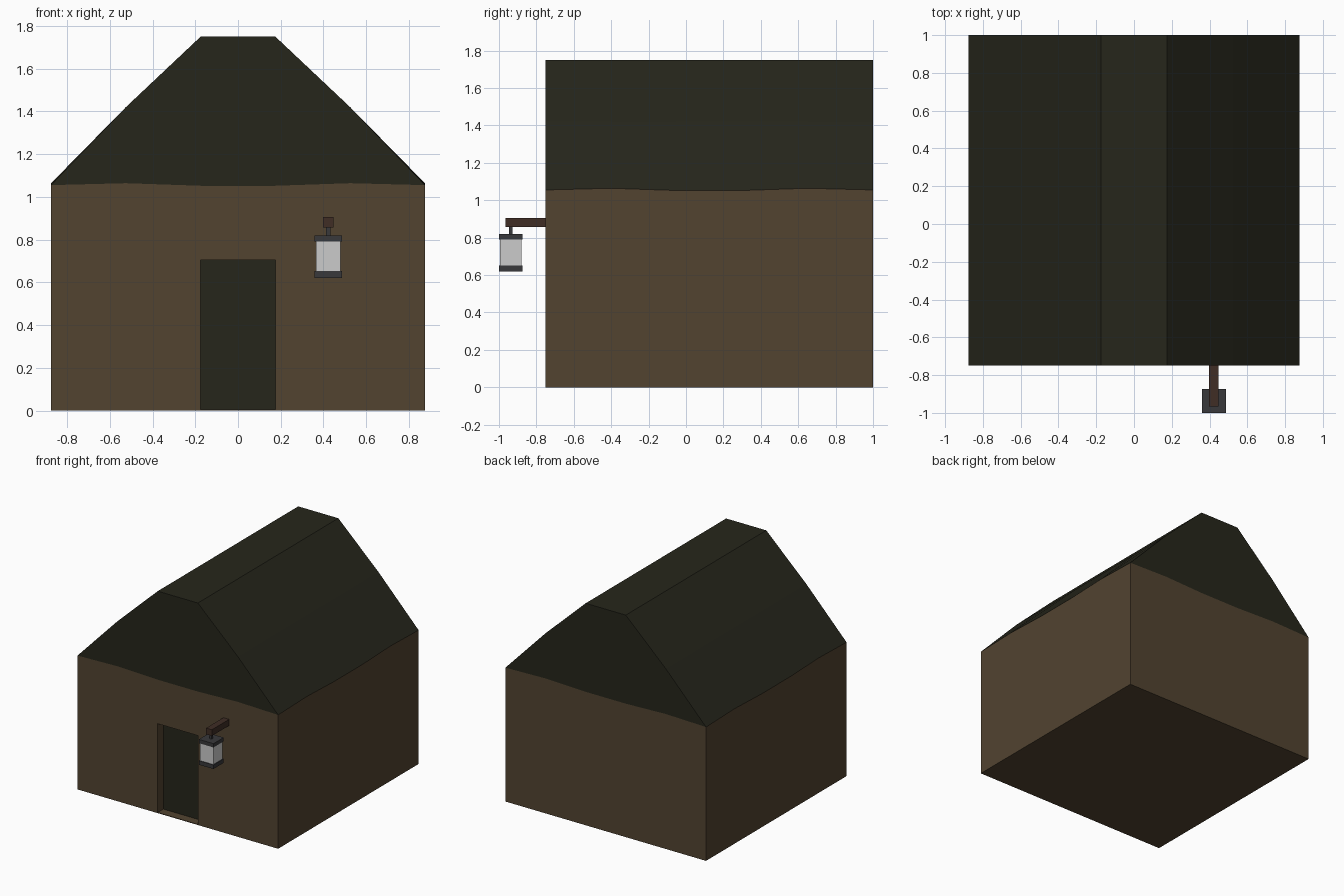
import bpy, bmesh

if "Cube" in bpy.data.objects:
    bpy.data.objects.remove(bpy.data.objects["Cube"])


def material(name, rgb):
    m = bpy.data.materials.new(name)
    m.diffuse_color = (*rgb, 1)
    m.use_nodes = True
    m.node_tree.nodes["Principled BSDF"].inputs["Base Color"].default_value = m.diffuse_color
    return m


WALL = material("wall_brown", (0.085, 0.057, 0.03))
ROOF = material("roof_dark", (0.019, 0.019, 0.011))
WOOD = material("arm_wood", (0.05, 0.026, 0.018))
IRON = material("lantern_iron", (0.04, 0.04, 0.043))


def finish(name, bm, mats):
    bmesh.ops.remove_doubles(bm, verts=bm.verts, dist=1e-4)
    bmesh.ops.recalc_face_normals(bm, faces=bm.faces)
    me = bpy.data.meshes.new(name)
    bm.to_mesh(me)
    bm.free()
    for m in mats:
        me.materials.append(m)
    ob = bpy.data.objects.new(name, me)
    bpy.context.collection.objects.link(ob)
    return ob


def box(name, lo, hi, mat=None):
    bm = bmesh.new()
    bmesh.ops.create_cube(bm, size=1)
    for v in bm.verts:
        v.co = [(a + b) / 2 + c * (b - a) for a, b, c in zip(lo, hi, v.co)]
    return finish(name, bm, [mat] if mat else [])


# House shell: 0.35 grid, with a slightly wavy eave line
XS = [-0.875, -0.525, -0.175, 0.175, 0.525, 0.875]
YS = [-0.75, -0.4, -0.05, 0.3, 0.65, 1.0]
EAVE = [1.055, 1.064, 1.052, 1.052, 1.064, 1.055]
DOOR_SILL, DOOR_TOP, DOOR_DEPTH = 0.005, 0.705, 0.07

bm = bmesh.new()


def face(points, mat=0):
    f = bm.faces.new([bm.verts.new(p) for p in points])
    f.material_index = mat
    return f


door = None
for i in range(5):
    za, zb = EAVE[i], EAVE[i + 1]
    # Side walls
    for x in (XS[0], XS[-1]):
        face([(x, YS[i], 0), (x, YS[i + 1], 0), (x, YS[i + 1], zb), (x, YS[i], za)])
    # Back and front walls, the front middle bay split around the doorway
    for y in (YS[0], YS[-1]):
        levels = [(0, 0), (za, zb)]
        if y < 0 and i == 2:
            levels[1:1] = [(DOOR_SILL,) * 2, (DOOR_TOP,) * 2]
        for k, ((a0, b0), (a1, b1)) in enumerate(zip(levels, levels[1:])):
            f = face([(XS[i], y, a0), (XS[i + 1], y, b0), (XS[i + 1], y, b1), (XS[i], y, a1)])
            if len(levels) == 4 and k == 1:
                door = f

# Recessed doorway with a dark back panel
sill = [v.co.copy() for v in door.verts]
back = [(p.x, p.y + DOOR_DEPTH, p.z) for p in sill]
bmesh.ops.delete(bm, geom=[door], context='FACES')
for k in range(4):
    n = (k + 1) % 4
    face([sill[k], sill[n], back[n], back[k]])
face(back, 1)

# Floor
face([(XS[0], YS[0], 0), (XS[-1], YS[0], 0), (XS[-1], YS[-1], 0), (XS[0], YS[-1], 0)])

# Roof: gently bulged slopes and a flat ridge strip
MID, RIDGE = (0.525, 1.42), (0.175, 1.75)
for s in (-1, 1):
    for i in range(5):
        y0, y1 = YS[i], YS[i + 1]
        e = s * XS[-1]
        m, r = s * MID[0], s * RIDGE[0]
        face([(e, y0, EAVE[i]), (e, y1, EAVE[i + 1]), (m, y1, MID[1]), (m, y0, MID[1])], 1)
        face([(m, y0, MID[1]), (m, y1, MID[1]), (r, y1, RIDGE[1]), (r, y0, RIDGE[1])], 1)
for i in range(5):
    r, z = RIDGE
    face([(-r, YS[i], z), (r, YS[i], z), (r, YS[i + 1], z), (-r, YS[i + 1], z)], 1)

# Gable ends, one bay column at a time
TOP = [None, MID[1], RIDGE[1], RIDGE[1], MID[1], None]
for y in (YS[0], YS[-1]):
    for i in range(5):
        pts = [(XS[i], y, EAVE[i]), (XS[i + 1], y, EAVE[i + 1])]
        pts += [(XS[j], y, TOP[j]) for j in (i + 1, i) if TOP[j]]
        face(pts, 1)
finish("house", bm, [WALL, ROOF])

# Lantern hanging from a wooden arm
LX, LY = 0.4225, -0.9365


def lantern_part(name, half, z0, z1, mat=None):
    return box(name, (LX - half, LY - half, z0), (LX + half, LY + half, z1), mat)


box("lantern_arm", (LX - 0.025, -0.965, 0.857), (LX + 0.025, -0.74, 0.906), WOOD)
lantern_part("lantern_rod", 0.01, 0.815, 0.86, IRON)
lantern_part("lantern_cap", 0.0635, 0.79, 0.82, IRON)
lantern_part("lantern_glass", 0.058, 0.65, 0.792)
lantern_part("lantern_base", 0.0635, 0.62, 0.652, IRON)
